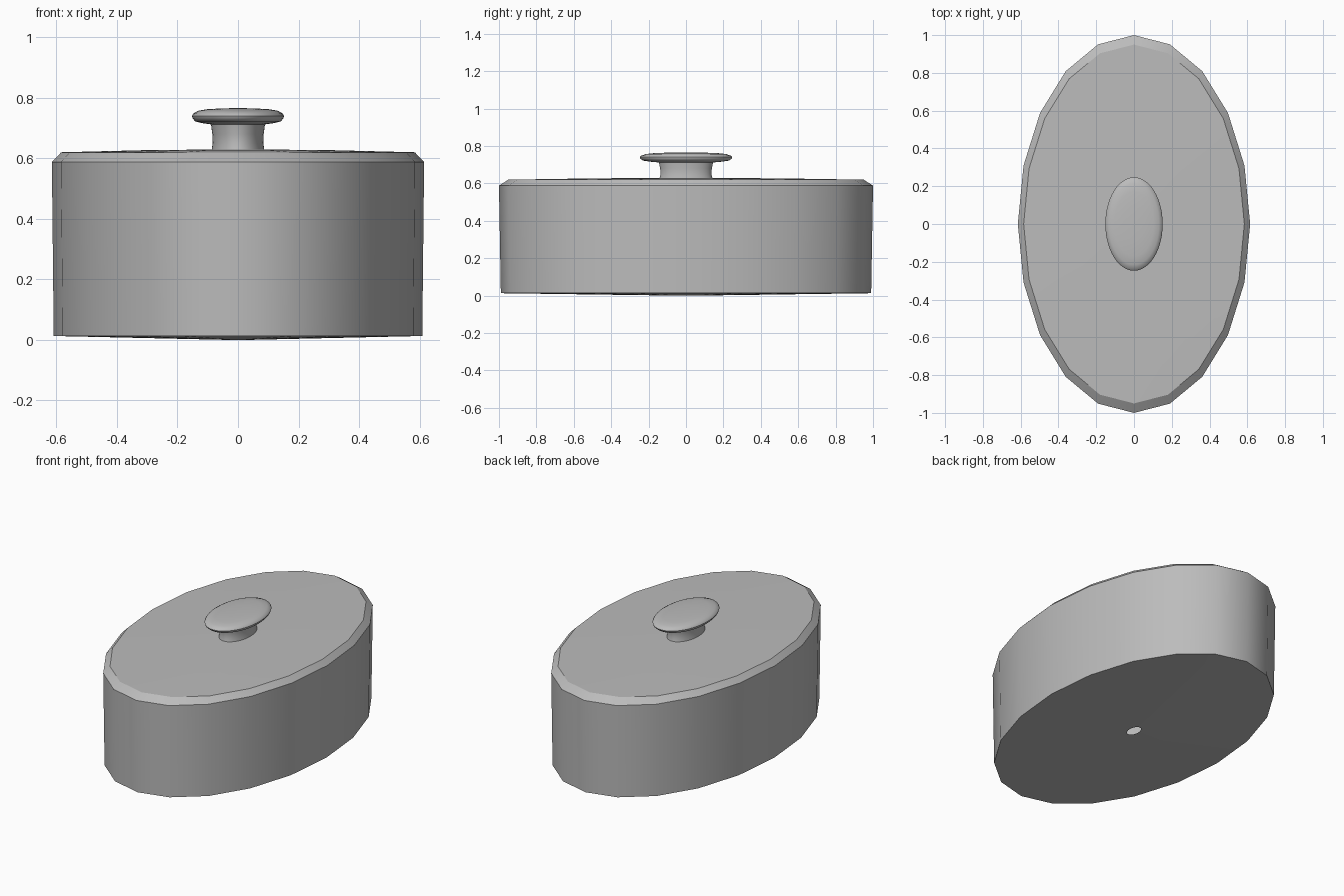
import bpy, bmesh, math

cube = bpy.data.objects.get("Cube")
if cube:
    bpy.data.objects.remove(cube)

WIDTH, DEPTH = 0.615, 1.0

metal = bpy.data.materials.new("plain_grey")
metal.use_nodes = True
grey = (0.5, 0.5, 0.5, 1)
metal.diffuse_color = grey
metal.node_tree.nodes["Principled BSDF"].inputs["Base Color"].default_value = grey


def lathe(name, profile, sides, angle):
    """Sweep (radius, height) points around an oval; radius 0 closes to a point."""
    bm = bmesh.new()
    rings = []
    for r, z in profile:
        turns = [2 * math.pi * i / sides for i in range(sides if r else 1)]
        rings.append([bm.verts.new((WIDTH * r * math.cos(a), DEPTH * r * math.sin(a), z))
                      for a in turns])
    for low, high in zip(rings, rings[1:]):
        for i in range(sides):
            j = (i + 1) % sides
            if len(high) == 1:
                bm.faces.new((low[i], low[j], high[0]))
            else:
                bm.faces.new((low[i], low[j], high[j], high[i]))
    mesh = bpy.data.meshes.new(name)
    bm.to_mesh(mesh)
    bm.free()
    mesh.materials.append(metal)
    obj = bpy.data.objects.new(name, mesh)
    bpy.context.collection.objects.link(obj)
    bpy.ops.object.select_all(action="DESELECT")
    obj.select_set(True)
    bpy.context.view_layer.objects.active = obj
    bpy.ops.object.shade_smooth_by_angle(angle=math.radians(angle))
    return obj


# Faceted oval tin: shallow conical base with a small hole, wall, bevelled rim, lid
lathe("oval_tin", [(0.05, 0.0), (0.99, 0.013), (1.0, 0.588), (0.95, 0.62),
                   (0.5, 0.627), (0, 0.63)], 20, 31)

# Knob: waisted stem flaring into a thin domed cap
lathe("lid_knob", [(0.142, 0.625), (0.136, 0.65), (0.138, 0.68), (0.145, 0.712),
                   (0.19, 0.716), (0.23, 0.722), (0.244, 0.732), (0.247, 0.74),
                   (0.24, 0.748), (0.215, 0.757), (0.17, 0.762), (0.09, 0.765),
                   (0, 0.766)], 48, 40)
